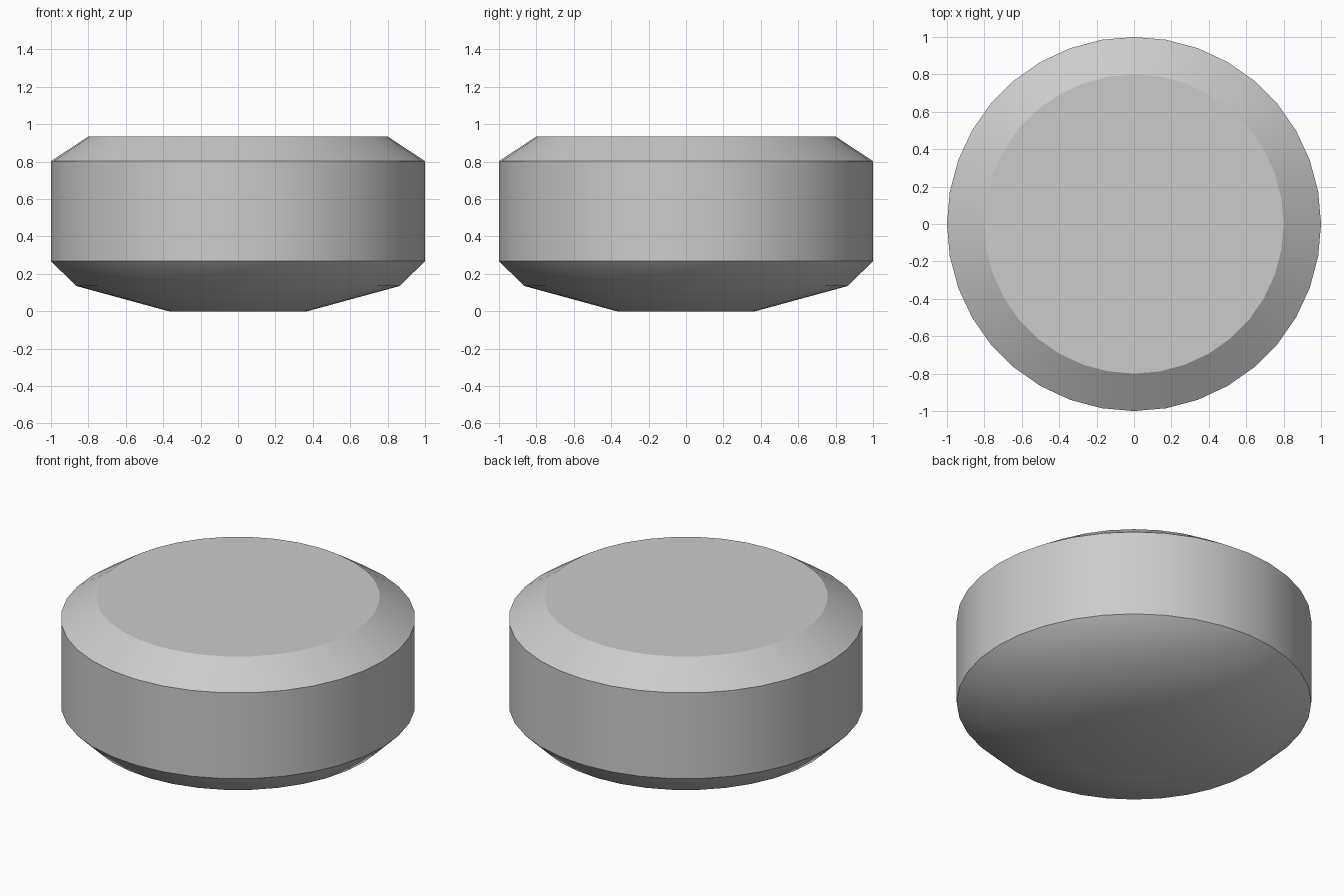
import bpy
import bmesh
from math import radians, tau
from mathutils import Matrix

cube = bpy.data.objects.get("Cube")
if cube:
    bpy.data.objects.remove(cube, do_unlink=True)

SIDES = 36
# Radius and height of each ring, from the base up
PROFILE = [(0.37, 0), (0.865, 0.135), (1, 0.268), (1, 0.802), (0.8, 0.935)]

# Single plain grey
grey = bpy.data.materials.new("plain_grey")
grey.use_nodes = True
color = (0.6, 0.6, 0.6, 1)
grey.diffuse_color = color
grey.node_tree.nodes["Principled BSDF"].inputs["Base Color"].default_value = color

# Turned body: stacked rings joined by bands, closed by flat caps
bm = bmesh.new()
rings = []
for radius, height in PROFILE:
    ring = bmesh.ops.create_circle(
        bm, segments=SIDES, radius=radius, matrix=Matrix.Translation((0, 0, height)))
    rings.append(ring["verts"])
for low, high in zip(rings, rings[1:]):
    for i in range(SIDES):
        j = (i + 1) % SIDES
        bm.faces.new((low[i], low[j], high[j], high[i]))
bm.faces.new(rings[0])
bm.faces.new(rings[-1])
bmesh.ops.recalc_face_normals(bm, faces=bm.faces)

mesh = bpy.data.meshes.new("chamfered_drum")
bm.to_mesh(mesh)
bm.free()
mesh.materials.append(grey)
drum = bpy.data.objects.new("chamfered_drum", mesh)
bpy.context.collection.objects.link(drum)

# Smooth around the drum, with the strong rims kept sharp
bpy.ops.object.select_all(action="DESELECT")
drum.select_set(True)
bpy.context.view_layer.objects.active = drum
bpy.ops.object.shade_smooth_by_angle(angle=radians(30))
